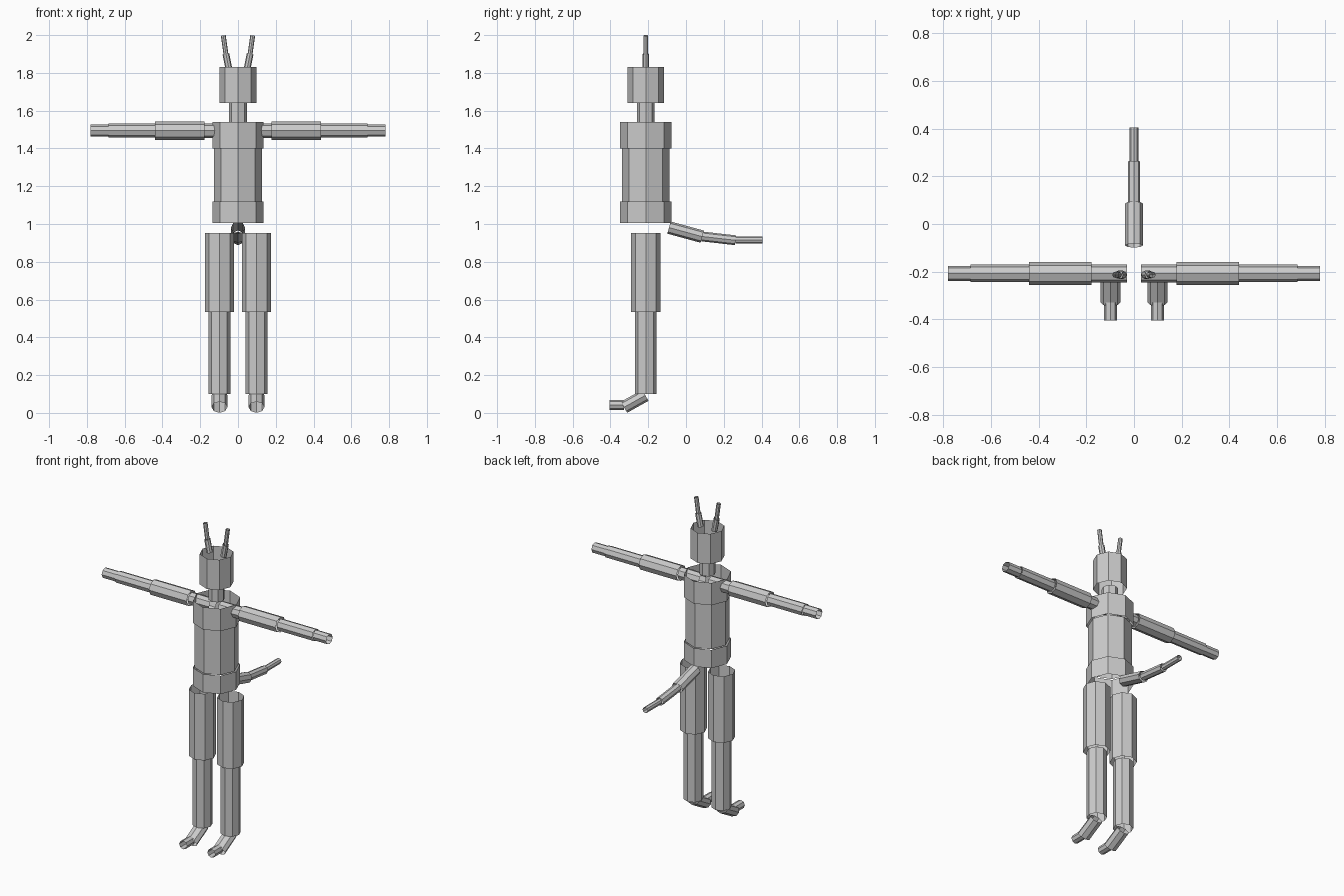
import bpy, bmesh
from math import sin, cos, pi
from mathutils import Vector

cube = bpy.data.objects.get("Cube")
if cube:
    bpy.data.objects.remove(cube, do_unlink=True)

# One plain grey for the whole figure
grey = bpy.data.materials.new("plain_grey")
grey.use_nodes = True
colour = (0.6, 0.6, 0.6, 1)
grey.diffuse_color = colour
grey.node_tree.nodes["Principled BSDF"].inputs["Base Color"].default_value = colour

SIDES = 8
Y = -0.213  # depth of the body axis


def tube(name, start, end, radius, flat=1.0):
    """Open eight-sided tube; flat squeezes it across the sideways axis."""
    start, end = Vector(start), Vector(end)
    d = (end - start).normalized()
    ref = Vector((0, 1, 0)) if abs(d.x) > 0.1 else Vector((1, 0, 0))
    u = (ref - d * ref.dot(d)).normalized()
    v = d.cross(u) * flat
    bm = bmesh.new()
    rings = []
    for centre in (start, end):
        rings.append([bm.verts.new(centre + radius * (u * cos(2 * pi * i / SIDES)
                                                      + v * sin(2 * pi * i / SIDES)))
                      for i in range(SIDES)])
    for i in range(SIDES):
        j = (i + 1) % SIDES
        bm.faces.new((rings[0][i], rings[0][j], rings[1][j], rings[1][i]))
    mesh = bpy.data.meshes.new(name)
    bm.to_mesh(mesh)
    bm.free()
    mesh.materials.append(grey)
    bpy.context.collection.objects.link(bpy.data.objects.new(name, mesh))


# Head, neck and torso: bottom, top, radius
for name, low, high, radius in (("head", 1.64, 1.83, 0.097),
                                ("neck", 1.54, 1.64, 0.047),
                                ("chest", 1.40, 1.54, 0.136),
                                ("waist", 1.12, 1.40, 0.126),
                                ("pelvis", 1.005, 1.12, 0.136)):
    tube(name, (0, Y, low), (0, Y, high), radius)

for side, s in (("left", 1), ("right", -1)):
    # Arms: inner end, outer end, radius
    for name, a, b, radius in (("shoulder", 0.03, 0.178, 0.038),
                               ("upper_arm", 0.178, 0.44, 0.048),
                               ("forearm", 0.44, 0.685, 0.037),
                               ("hand", 0.685, 0.78, 0.032)):
        tube(f"{side}_{name}", (s * a, -0.207, 1.494), (s * b, -0.207, 1.494), radius)
    # Legs and feet
    x = s * 0.098
    tube(f"{side}_thigh", (x, Y, 0.535), (x, Y, 0.953), 0.078)
    tube(f"{side}_shin", (x, Y, 0.10), (x, Y, 0.535), 0.058)
    tube(f"{side}_foot", (x, -0.215, 0.093), (x, -0.328, 0.03), 0.042, 0.8)
    tube(f"{side}_toe", (x, -0.328, 0.042), (x, -0.405, 0.042), 0.027)
    # Antennae
    tube(f"{side}_antenna_base", (s * 0.048, Y, 1.82), (s * 0.064, Y, 1.90), 0.018)
    tube(f"{side}_antenna_tip", (s * 0.064, Y, 1.90), (s * 0.078, Y, 1.998), 0.013)

# Tail
tube("tail_base", (0, -0.09, 0.981), (0, 0.086, 0.933), 0.037, 0.9)
tube("tail_middle", (0, 0.084, 0.934), (0, 0.262, 0.914), 0.026)
tube("tail_tip", (0, 0.262, 0.915), (0, 0.405, 0.915), 0.018)
